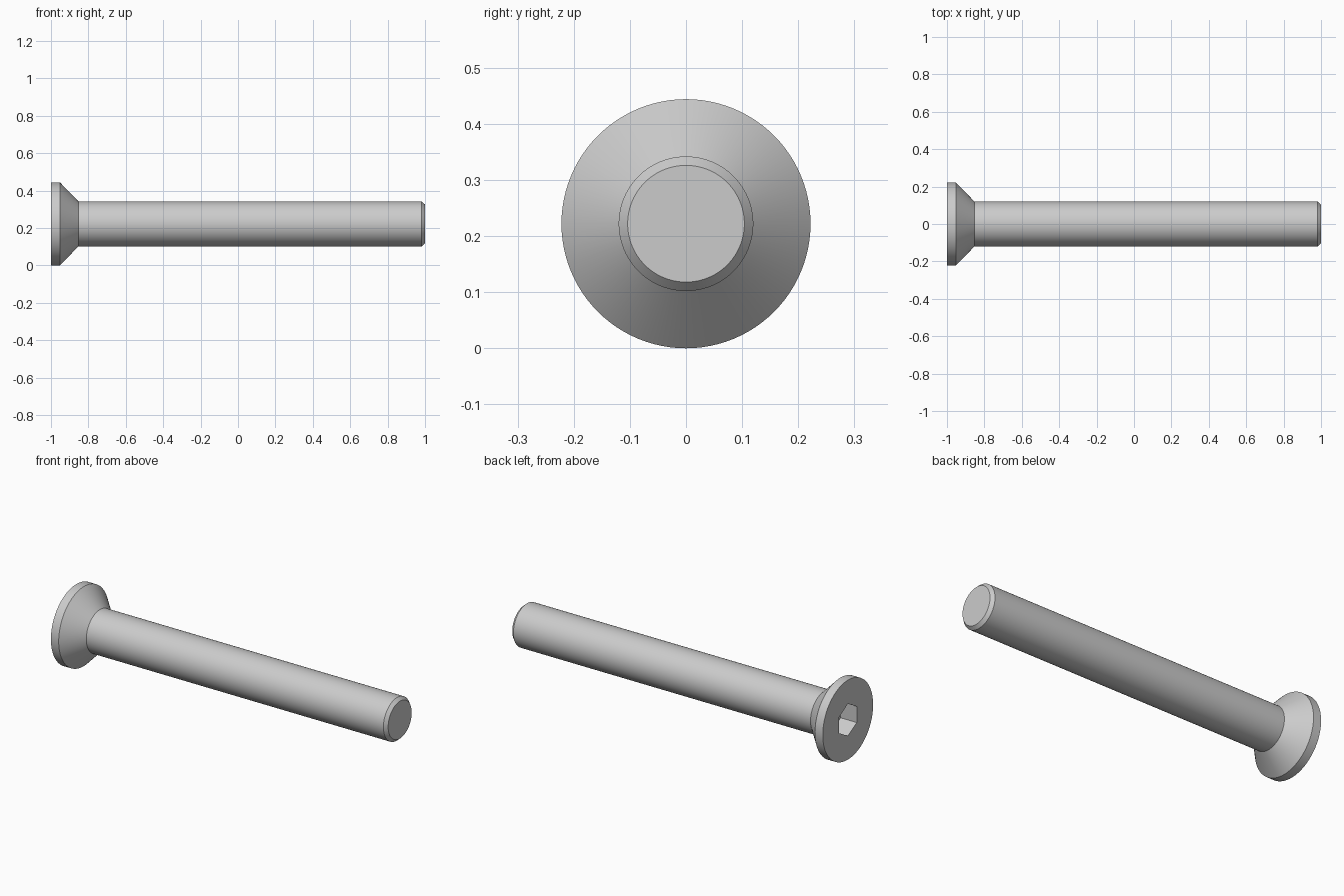
import bpy, bmesh
from math import sin, cos, pi

if "Cube" in bpy.data.objects:
    bpy.data.objects.remove(bpy.data.objects["Cube"])

SEG = 96
ZC = 0.222      # height of the screw axis


def ring(bm, x, r, n):
    return [bm.verts.new((x, r * sin(2 * pi * i / n), ZC + r * cos(2 * pi * i / n)))
            for i in range(n)]


def lathe(bm, rings):
    for a, b in zip(rings, rings[1:]):
        n = len(a)
        for i in range(n):
            j = (i + 1) % n
            bm.faces.new((a[i], a[j], b[j], b[i]))


bm = bmesh.new()

# Outer body: countersunk head, shank and chamfered tip
profile = [(-1, 0.222), (-0.952, 0.222), (-0.853, 0.12), (0.982, 0.12), (1, 0.104)]
body = [ring(bm, x, r, SEG) for x, r in profile]
lathe(bm, body)
bm.faces.new(body[-1])

# Hex socket: walls and flat floor
socket = [ring(bm, x, 0.09, 6) for x in (-1, -0.90)]
lathe(bm, socket)
bm.faces.new(socket[-1])

# Flat head face, joining the rim to the six socket corners
rim, hexa, step = body[0], socket[0], SEG // 6
for k in range(6):
    c, d = hexa[k], hexa[(k + 1) % 6]
    arc = [rim[(k * step + i) % SEG] for i in range(step + 1)]
    bm.faces.new(arc + [d, c])

bmesh.ops.recalc_face_normals(bm, faces=bm.faces[:])
mesh = bpy.data.meshes.new("countersunk_screw")
bm.to_mesh(mesh)
bm.free()
screw = bpy.data.objects.new("countersunk_screw", mesh)
bpy.context.collection.objects.link(screw)

# Smooth round surfaces, sharp edges
bpy.context.view_layer.objects.active = screw
screw.select_set(True)
bpy.ops.object.shade_smooth_by_angle(angle=0.5)
